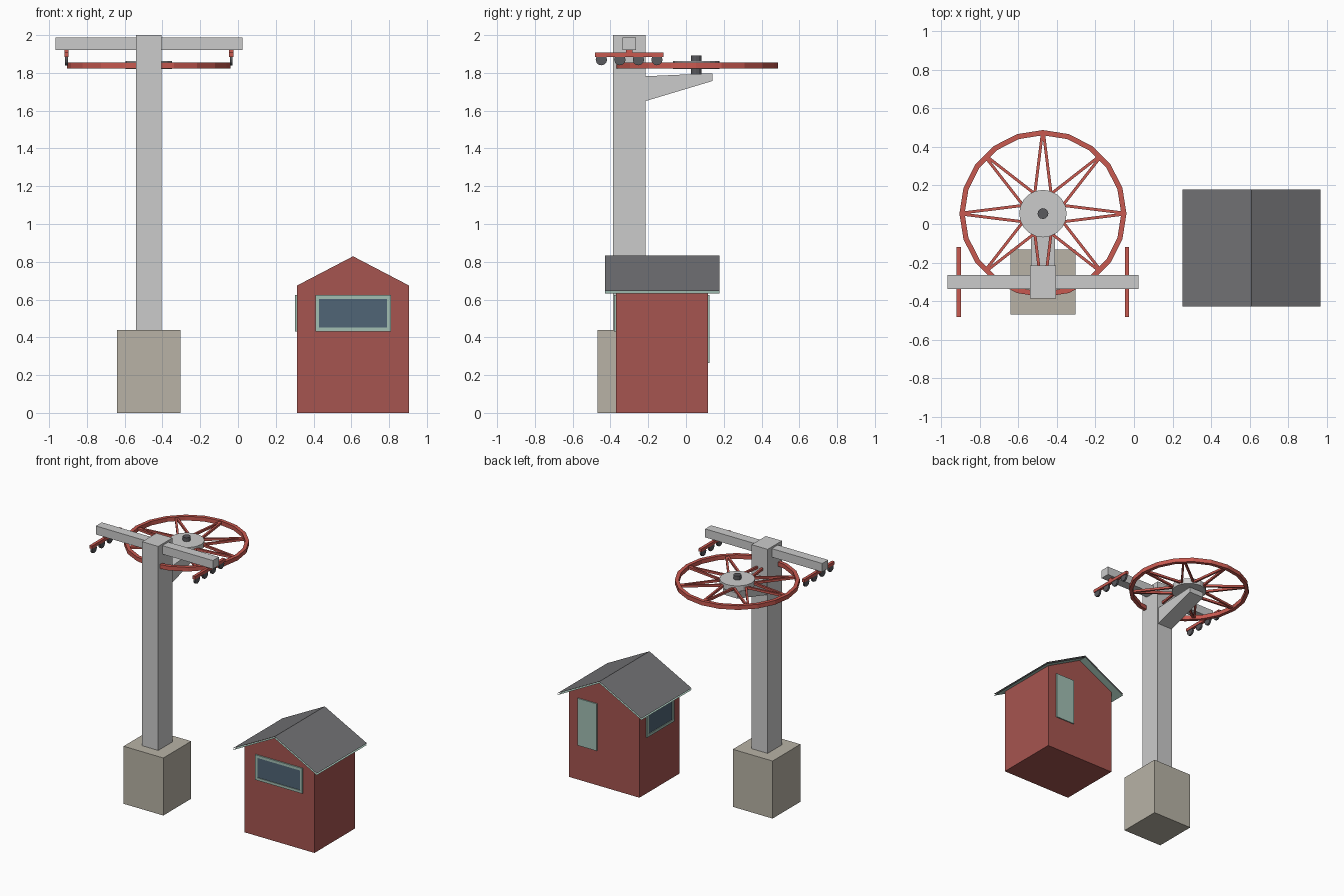
import bpy, bmesh
from math import pi, sin, cos, radians
from mathutils import Matrix, Vector

if "Cube" in bpy.data.objects:
    bpy.data.objects.remove(bpy.data.objects["Cube"])


def mat(name, rgb):
    m = bpy.data.materials.new(name)
    m.diffuse_color = (*rgb, 1)
    m.use_nodes = True
    m.node_tree.nodes["Principled BSDF"].inputs["Base Color"].default_value = m.diffuse_color
    return m


CONCRETE = mat("concrete", (0.48, 0.45, 0.38))
STEEL = mat("steel", (0.58, 0.59, 0.60))
RED = mat("red_paint", (0.58, 0.10, 0.08))
WALL = mat("red_wall", (0.38, 0.09, 0.08))
ROOF = mat("roof_grey", (0.17, 0.17, 0.18))
TRIM = mat("green_trim", (0.36, 0.52, 0.45))
GLASS = mat("window_glass", (0.08, 0.13, 0.18))
RUBBER = mat("dark_rubber", (0.10, 0.10, 0.11))


def make(name, bm, material, fix=True):
    if fix:
        bmesh.ops.recalc_face_normals(bm, faces=bm.faces[:])
    me = bpy.data.meshes.new(name)
    bm.to_mesh(me)
    bm.free()
    ob = bpy.data.objects.new(name, me)
    me.materials.append(material)
    bpy.context.collection.objects.link(ob)
    return ob


def add_box(bm, lo, hi):
    lo, hi = Vector(lo), Vector(hi)
    m = Matrix.Translation((lo + hi) / 2) @ Matrix.Diagonal((*(hi - lo), 1))
    bmesh.ops.create_cube(bm, size=1, matrix=m)


def box(name, lo, hi, material):
    bm = bmesh.new()
    add_box(bm, lo, hi)
    return make(name, bm, material)


def add_cyl(bm, centre, r, depth, n, rot=Matrix()):
    bmesh.ops.create_cone(bm, cap_ends=True, segments=n, radius1=r, radius2=r,
                          depth=depth, matrix=Matrix.Translation(centre) @ rot)


def prism(name, pts, extrude, material):
    bm = bmesh.new()
    f = bm.faces.new([bm.verts.new(p) for p in pts])
    r = bmesh.ops.extrude_face_region(bm, geom=[f], use_keep_orig=True)
    bmesh.ops.translate(bm, vec=extrude,
                        verts=[v for v in r["geom"] if isinstance(v, bmesh.types.BMVert)])
    return make(name, bm, material)


# Tower
PX = -0.472
box("footing", (PX - 0.168, -0.468, 0), (PX + 0.168, -0.132, 0.44), CONCRETE)
box("tower_post", (PX - 0.068, -0.387, 0.44), (PX + 0.068, -0.215, 2.0), STEEL)
for s, side in ((-1, "left"), (1, "right")):
    a, b = sorted((PX + s * 0.068, PX + s * 0.495))
    box(side + "_crossarm", (a, -0.337, 1.922), (b, -0.265, 1.987), STEEL)
prism("wheel_bracket",
      [(PX - 0.062, -0.217, 1.65), (PX - 0.062, 0.14, 1.757),
       (PX - 0.062, 0.14, 1.798), (PX - 0.062, -0.217, 1.782)], (0.124, 0, 0), STEEL)

# Roller sets under the cross-arm
for s, side in ((-1, "left"), (1, "right")):
    x = PX + s * 0.436
    bm = bmesh.new()
    add_box(bm, (x - 0.011, -0.483, 1.884), (x + 0.011, -0.118, 1.907))
    add_box(bm, (x - 0.011, -0.318, 1.905), (x + 0.011, -0.284, 1.924))
    make(side + "_roller_beam", bm, RED)
    bm = bmesh.new()
    for i in range(4):
        add_cyl(bm, (x, -0.301 + (i - 1.5) * 0.098, 1.87), 0.03, 0.014, 12,
                Matrix.Rotation(pi / 2, 4, 'Y'))
    make(side + "_rollers", bm, RUBBER)

# Bull wheel rim: rectangular section swept around 20 sides
CY, CZ, N = 0.054, 1.839, 20
bm = bmesh.new()
rings = []
for i in range(N):
    a = 2 * pi * i / N
    rings.append([bm.verts.new((PX + r * cos(a), CY + r * sin(a), z))
                  for r, z in ((0.406, 1.823), (0.433, 1.823), (0.433, 1.855), (0.406, 1.855))])
for i in range(N):
    p, q = rings[i], rings[(i + 1) % N]
    for j in range(4):
        k = (j + 1) % 4
        bm.faces.new((p[j], q[j], q[k], p[k]))
make("wheel_rim", bm, RED)

# Paired spokes meeting at the rim
bm = bmesh.new()
for i in range(8):
    turn = Matrix.Translation((PX, CY, CZ)) @ Matrix.Rotation(radians(45 * i), 4, 'Z')
    for s in (-1, 1):
        p, q = Vector((0.09, s * 0.044, 0)), Vector((0.412, s * 0.004, 0))
        d = q - p
        m = (turn @ Matrix.Translation((p + q) / 2)
             @ d.to_track_quat('X', 'Z').to_matrix().to_4x4()
             @ Matrix.Diagonal((d.length, 0.015, 0.017, 1)))
        bmesh.ops.create_cube(bm, size=1, matrix=m)
make("wheel_spokes", bm, RED)

bm = bmesh.new()
add_cyl(bm, (PX, CY, 1.841), 0.123, 0.042, 20)
make("wheel_hub", bm, STEEL)
bm = bmesh.new()
add_cyl(bm, (PX, CY, 1.842), 0.028, 0.10, 12)
make("wheel_axle", bm, RUBBER)

# Hut walls
HX, HW, Y0, Y1 = 0.609, 0.297, -0.37, 0.117
prism("hut_walls",
      [(HX - HW, Y0, 0), (HX + HW, Y0, 0), (HX + HW, Y0, 0.674),
       (HX, Y0, 0.829), (HX - HW, Y0, 0.674)], (0, Y1 - Y0, 0), WALL)

# Roof sheet with a green lining just below
for name, z, m in (("hut_roof", 0.832, ROOF), ("roof_lining", 0.819, TRIM)):
    bm = bmesh.new()
    v = [[bm.verts.new((HX + dx, y, z - abs(dx) * 0.522)) for y in (-0.428, 0.178)]
         for dx in (-0.357, 0, 0.357)]
    for i in range(2):
        bm.faces.new((v[i][0], v[i + 1][0], v[i + 1][1], v[i][1]))
    make(name, bm, m, fix=False)


# Windows: frame of four bars and a pane, built facing -y then placed
def window(name, width, place):
    w, h, t = width / 2, 0.096, 0.02
    bm = bmesh.new()
    for s in (-1, 1):
        x0, x1 = sorted((s * w, s * (w - t)))
        add_box(bm, (x0, -0.010, -h), (x1, 0, h))
        z0, z1 = sorted((s * h, s * (h - t)))
        add_box(bm, (-w + t, -0.010, z0), (w - t, 0, z1))
    bm.transform(place)
    make(name + "_frame", bm, TRIM)
    bm = bmesh.new()
    add_box(bm, (-w + t, -0.005, -h + t), (w - t, 0, h - t))
    bm.transform(place)
    make(name + "_pane", bm, GLASS)


window("front_window", 0.40, Matrix.Translation((HX, Y0, 0.527)))
window("side_window", 0.33, Matrix.Translation((HX - HW, -0.127, 0.527))
       @ Matrix.Rotation(-pi / 2, 4, 'Z'))

# Back door
box("hut_door", (0.668, Y1, 0.265), (0.832, Y1 + 0.008, 0.625), TRIM)
